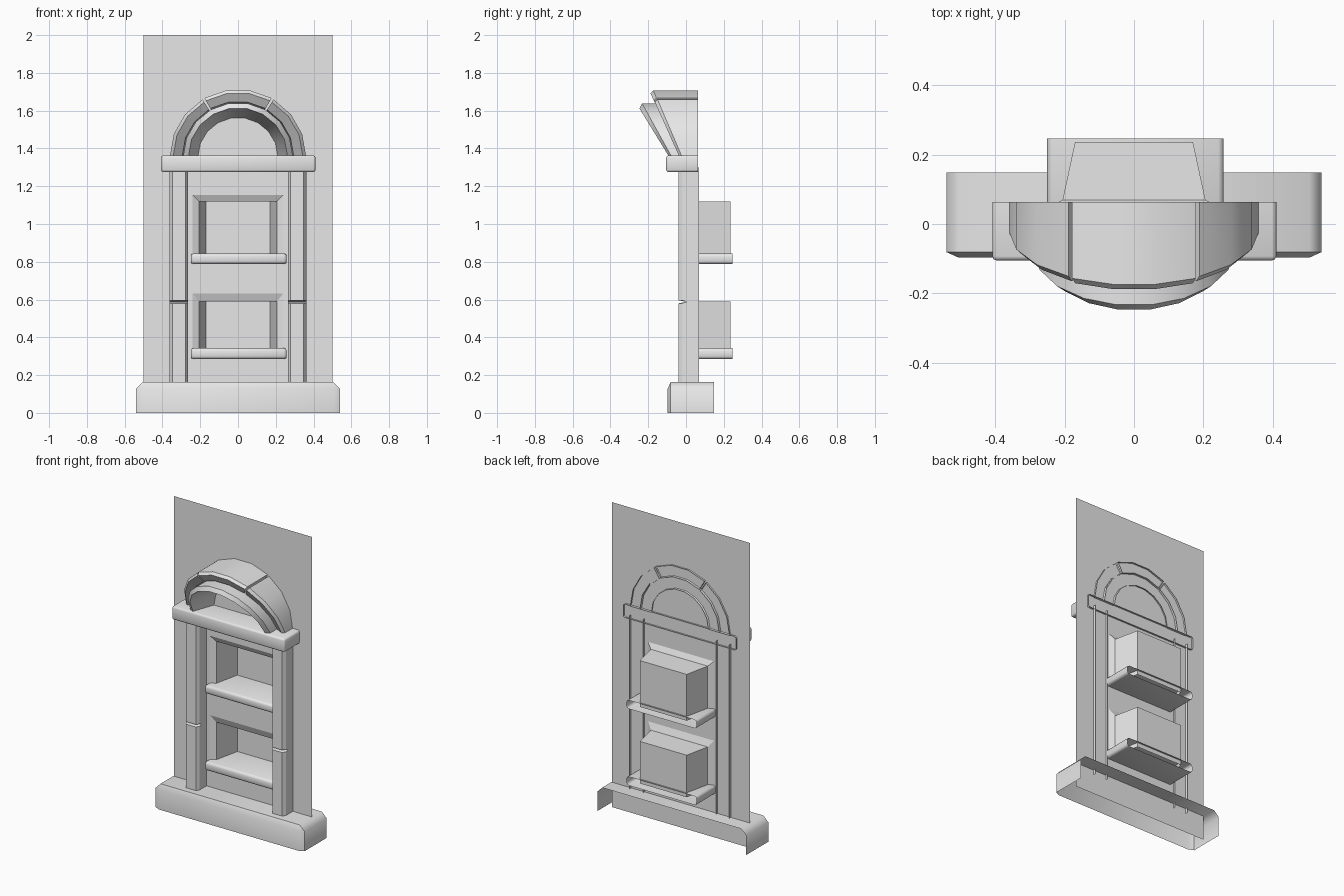
import bpy, bmesh
from math import sin, cos, pi, radians
from mathutils import Matrix

if "Cube" in bpy.data.objects:
    bpy.data.objects.remove(bpy.data.objects["Cube"], do_unlink=True)

stone = bpy.data.materials.new("grey_stone")
stone.use_nodes = True
grey = (0.8, 0.8, 0.8, 1)
stone.diffuse_color = grey
stone.node_tree.nodes["Principled BSDF"].inputs["Base Color"].default_value = grey

WALL_Y, BACK_Y, COLUMN_BACK = 0.052, 0.064, 0.069
SPRING_Z = 1.36
HOLE_X = 0.24
# Each window: shelf bottom, shelf top, niche top, reveal top
WINDOWS = {"lower": (0.285, 0.343, 0.59, 0.633), "upper": (0.788, 0.844, 1.12, 1.154)}


def finish(name, bm, angle=30):
    """Turn a bmesh into a named, shaded object."""
    mesh = bpy.data.meshes.new(name)
    bm.to_mesh(mesh)
    bm.free()
    mesh.materials.append(stone)
    obj = bpy.data.objects.new(name, mesh)
    bpy.context.collection.objects.link(obj)
    bpy.ops.object.select_all(action="DESELECT")
    obj.select_set(True)
    bpy.context.view_layer.objects.active = obj
    bpy.ops.object.shade_smooth_by_angle(angle=radians(angle))
    return obj


def loft(name, rows, caps=False, angle=30):
    """Skin successive rows of points with quads."""
    bm = bmesh.new()
    grid = [[bm.verts.new(p) for p in row] for row in rows]
    for a, b in zip(grid, grid[1:]):
        for i in range(len(a) - 1):
            bm.faces.new((a[i], a[i + 1], b[i + 1], b[i]))
    if caps:
        bm.faces.new(grid[0][::-1])
        bm.faces.new(grid[-1])
    return finish(name, bm, angle)


def open_block(name, x, y, z, bevel, segments=1, squash=1, open_bottom=False, angle=50):
    """Bevelled block without a back; squash flattens the bevel along y."""
    bm = bmesh.new()
    bmesh.ops.create_cube(bm, size=1)
    size = (x[1] - x[0], (y[1] - y[0]) / squash, z[1] - z[0])
    bmesh.ops.scale(bm, vec=size, verts=bm.verts)
    bm.normal_update()
    gone = [f for f in bm.faces if f.normal.y > 0.5 or (open_bottom and f.normal.z < -0.5)]
    bmesh.ops.delete(bm, geom=gone, context="FACES")
    edges = [e for e in bm.edges if not e.is_boundary]
    bmesh.ops.bevel(bm, geom=edges, offset=bevel, segments=segments,
                    profile=0.5, affect="EDGES")
    bmesh.ops.scale(bm, vec=(1, squash, 1), verts=bm.verts)
    middle = [(v[0] + v[1]) / 2 for v in (x, y, z)]
    bm.transform(Matrix.Translation(middle))
    return finish(name, bm, angle)


# Back wall: a thin sheet with two window openings
bm = bmesh.new()
xs = (-0.5, -HOLE_X, HOLE_X, 0.5)
zs = [0]
for shelf_bottom, shelf_top, niche_top, reveal_top in WINDOWS.values():
    zs += [(shelf_bottom + shelf_top) / 2, reveal_top]
zs.append(2)
verts = [[bm.verts.new((x, WALL_Y, z)) for x in xs] for z in zs]
for row in range(len(zs) - 1):
    for col in range(len(xs) - 1):
        if col == 1 and row % 2 == 1:
            continue
        a, b = verts[row], verts[row + 1]
        bm.faces.new((a[col], a[col + 1], b[col + 1], b[col]))
finish("back_wall", bm)

# Plinth
open_block("plinth", (-0.54, 0.54), (-0.097, 0.148), (0, 0.163), 0.035,
           squash=0.45, open_bottom=True)

# Windows: sloped reveal, tapered niche and sill
for label, (shelf_bottom, shelf_top, niche_top, reveal_top) in WINDOWS.items():
    base = (shelf_bottom + shelf_top) / 2

    def arch_row(half, y, top):
        return [(-half, y, base), (-half, y, top), (half, y, top), (half, y, base)]

    loft(label + "_window_reveal", [arch_row(HOLE_X, WALL_Y, reveal_top),
                                    arch_row(0.206, COLUMN_BACK, niche_top)])
    rows = [arch_row(0.206, COLUMN_BACK, niche_top), arch_row(0.17, 0.236, niche_top)]
    loft(label + "_window_niche", rows)
    loft(label + "_window_back", [rows[1][:2], rows[1][:1:-1]])
    open_block(label + "_window_sill", (-0.25, 0.258), (0.008, 0.247),
               (shelf_bottom, shelf_top), 0.015, segments=2)

# Columns with a V groove
half_profile = [(0.0485, COLUMN_BACK), (0.0485, -0.02), (0.035, -0.04)]
profile = [(-x, y) for x, y in half_profile] + half_profile[::-1]
for side, cx in (("right", -0.313), ("left", 0.313)):
    rows = []
    for z, front in ((0.13, -1), (0.58, -1), (0.588, 0.005), (0.596, -1), (1.3, -1)):
        rows.append([(cx + x, max(y, front), z) for x, y in profile])
    loft(side + "_column", rows)

# Band under the arch
open_block("impost_band", (-0.408, 0.41), (-0.105, BACK_Y), (1.275, SPRING_Z + 0.003),
           0.012, segments=2)


def arch(name, start, end, steps, section, front, rise, grow=1.0):
    """Sweep (radius, offset) points round the arch; None sits on the wall."""
    rows = []
    for i in range(steps + 1):
        t = radians(start + (end - start) * i / steps)
        y_front = front - rise * sin(t)
        row = []
        for r, offset in section:
            y = BACK_Y if offset is None else y_front + offset
            row.append((r * grow * cos(t), y, SPRING_Z + 0.975 * grow * r * sin(t)))
        rows.append(row)
    return loft(name, rows, caps=True)


# Outer arch: two haunches and a keystone, parted by narrow joints
outer = [(0.285, None), (0.295, 0.025), (0.343, 0), (0.36, 0.014), (0.36, None)]
arch("left_arch_stone", 0, 58.5, 3, outer, -0.037, 0.15)
arch("right_arch_stone", 121.5, 180, 3, outer, -0.037, 0.15)
arch("keystone", 60.5, 119.5, 3, outer, -0.04, 0.15, 1.005)

# Inner arch: flared soffit leaning forward
inner = [(0.207, None), (0.262, 0), (0.29, 0.014), (0.29, None)]
arch("inner_arch", 0, 180, 9, inner, -0.092, 0.157)
